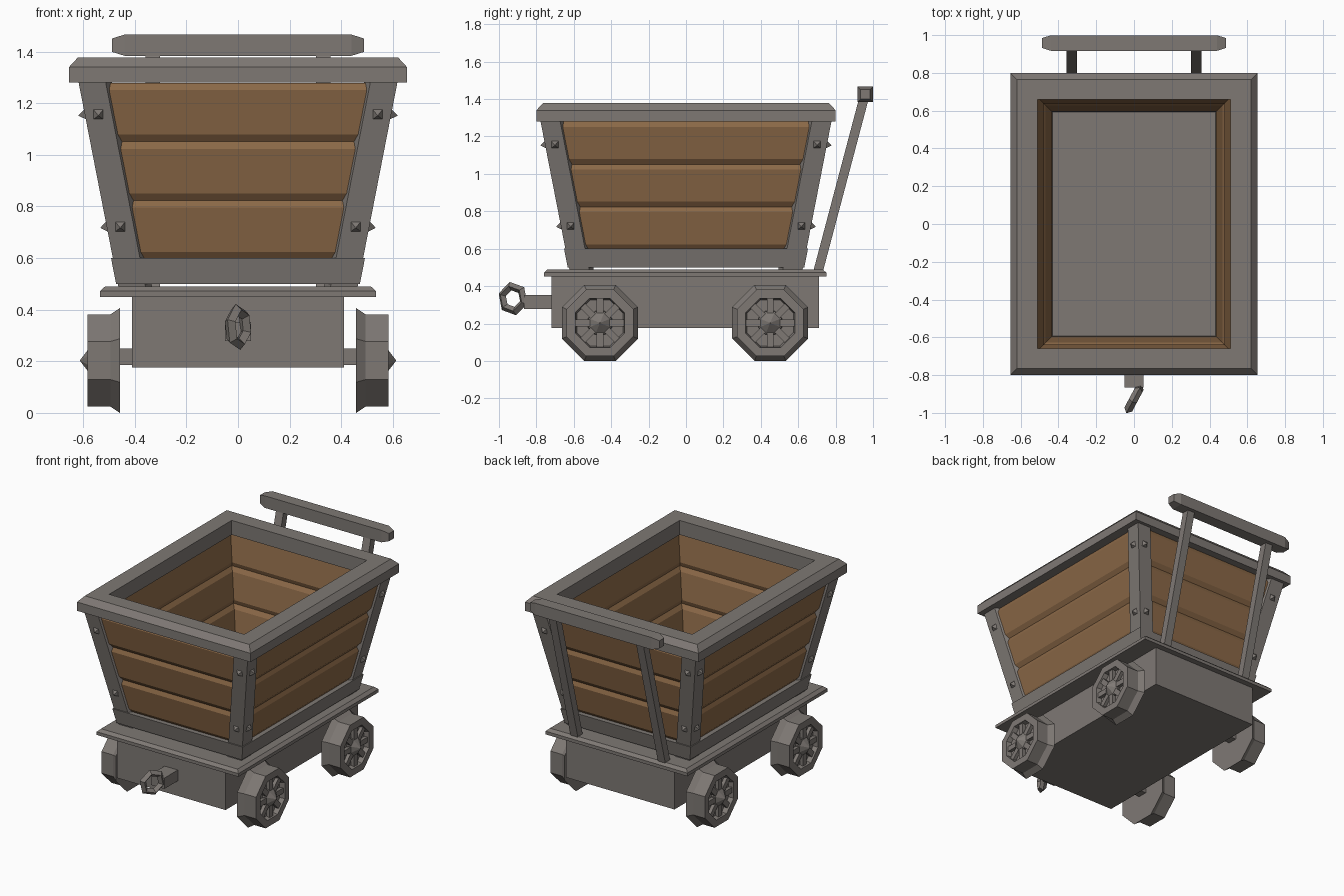
import bpy, bmesh, math
from mathutils import Matrix, Vector

if "Cube" in bpy.data.objects:
    bpy.data.objects.remove(bpy.data.objects["Cube"])


def material(name, rgb):
    m = bpy.data.materials.new(name)
    m.use_nodes = True
    m.diffuse_color = (*rgb, 1)
    m.node_tree.nodes["Principled BSDF"].inputs["Base Color"].default_value = (*rgb, 1)
    return m


iron = material("grey iron", (0.21, 0.19, 0.175))
wood = material("brown wood", (0.26, 0.14, 0.063))


def finish(name, bm, mat):
    bmesh.ops.recalc_face_normals(bm, faces=bm.faces)
    me = bpy.data.meshes.new(name)
    bm.to_mesh(me)
    bm.free()
    me.materials.append(mat)
    ob = bpy.data.objects.new(name, me)
    bpy.context.collection.objects.link(ob)
    return ob


def loft(name, loops, mat=iron, closed=False):
    """Skin a list of equal loops; cap the ends, or join last to first."""
    bm = bmesh.new()
    rings = [[bm.verts.new(p) for p in loop] for loop in loops]
    n = len(rings[0])
    pairs = list(zip(rings, rings[1:])) + ([(rings[-1], rings[0])] if closed else [])
    for a, b in pairs:
        for i in range(n):
            j = (i + 1) % n
            bm.faces.new((a[i], a[j], b[j], b[i]))
    if not closed:
        bm.faces.new(rings[0])
        bm.faces.new(rings[-1])
    return finish(name, bm, mat)


def rect(hx, hy, z, cy=0):
    return [(sx * hx, cy + sy * hy, z) for sx, sy in ((-1, -1), (1, -1), (1, 1), (-1, 1))]


def box(name, x0, x1, y0, y1, z0, z1):
    return loft(name, [[(x0, y0, z), (x1, y0, z), (x1, y1, z), (x0, y1, z)] for z in (z0, z1)])


LONGER = 0.16     # extra half length of the tub over its half width


def half(z):
    """Half width of the flaring tub at a height."""
    return 0.485 + 0.195 * (z - 0.6)


def tub_ring(name, profile, mat=iron):
    """Sweep a closed (half width, height) profile around the tub."""
    return loft(name, [rect(h, h + LONGER, z) for h, z in profile], mat, closed=True)


# Chassis and platform
box("chassis", -0.41, 0.41, -0.72, 0.71, 0.175, 0.46)
loft("platform", [rect(0.535, 0.755, 0.45, -0.005), rect(0.535, 0.755, 0.472, -0.005),
                  rect(0.515, 0.735, 0.49, -0.005)])

# Tub base, floor and top rim
tub_ring("base_frame", [(half(0.5) + 0.007, 0.5), (half(0.6) + 0.007, 0.6),
                        (half(0.6) - 0.05, 0.6), (half(0.5) - 0.05, 0.5)])
loft("tub_floor", [rect(0.44, 0.60, 0.5), rect(0.44, 0.60, 0.585)])
loft("top_rim", [rect(x, y, z) for x, y, z in (
    (0.655, 0.80, 1.28), (0.655, 0.80, 1.34), (0.62, 0.765, 1.378),
    (0.51, 0.66, 1.378), (0.51, 0.66, 1.28))], closed=True)

# Three rows of chamfered planks
names = ("lower", "middle", "upper")
for k, name in enumerate(names):
    lo = 0.595 + 0.228 * k
    hi = lo + 0.228
    c = 0.028
    steps = [(0.028, lo), (0.012, lo + c), (0.012, hi - c), (0.028, hi),
             (0.04, hi), (0.055, hi - c), (0.055, lo + c), (0.04, lo)]
    tub_ring(name + "_planks", [(half(z) - d, z) for d, z in steps], wood)

# Corner posts of angle iron, with pyramid studs on both outer faces
T = 0.038
ANGLE = [(0, 0), (0.105, 0), (0.13, T), (T, T), (T, 0.13), (0, 0.105)]


def stud(name, pos, out):
    bm = bmesh.new()
    bmesh.ops.create_cone(bm, cap_ends=True, segments=4, radius1=0.035, radius2=0, depth=0.034,
                          matrix=Matrix.Rotation(math.pi / 4, 4, "Z"))
    turn = Vector(out).to_track_quat("Z", "Y").to_matrix().to_4x4()
    bm.transform(Matrix.Translation(pos) @ turn)
    finish(name, bm, iron)


for sx, side in ((1, "left"), (-1, "right")):
    for sy, end in ((-1, "front"), (1, "back")):
        tag = end + "_" + side
        loft("post_" + tag, [[(sx * (half(z) - a), sy * (half(z) + LONGER - b), z)
                              for a, b in ANGLE] for z in (0.49, 1.29)])
        for z in (0.72, 1.155):
            h = half(z)
            stud("stud_end_" + tag, (sx * (h - 0.052), sy * (h + LONGER + 0.009), z), (0, sy, -0.19))
            stud("stud_side_" + tag, (sx * (h + 0.009), sy * (h + LONGER - 0.052), z), (sx, 0, -0.19))


# Wheels with stepped rim, spokes and pointed hub
AXLE_Z = 0.203


def octagon(x, flat, y):
    r = flat / math.cos(math.pi / 8)
    angles = [math.pi / 8 + i * math.pi / 4 for i in range(8)]
    return [(x, y + r * math.cos(a), AXLE_Z + r * math.sin(a)) for a in angles]


def wheel(tag, s, y):
    rim = [(0.458, 0.203), (0.495, 0.178), (0.583, 0.178), (0.583, 0.132), (0.55, 0.124)]
    loft("wheel_" + tag, [octagon(s * x, r, y) for x, r in rim])
    loft("hub_" + tag, [octagon(s * x, r, y) for x, r in ((0.545, 0.064), (0.567, 0.06), (0.612, 0.002))])
    bm = bmesh.new()
    for i in range(8):
        m = (Matrix.Translation((s * 0.56, y, AXLE_Z)) @ Matrix.Rotation(i * math.pi / 4, 4, "X")
             @ Matrix.Translation((0, 0, 0.085)) @ Matrix.Diagonal((0.026, 0.036, 0.1, 1)))
        bmesh.ops.create_cube(bm, size=1, matrix=m)
    finish("spokes_" + tag, bm, iron)


for y, end in ((-0.46, "front"), (0.45, "back")):
    box("axle_" + end, -0.47, 0.47, y - 0.033, y + 0.033, 0.185, 0.25)
    wheel(end + "_left", 1, y)
    wheel(end + "_right", -1, y)

# Push handle: two leaning bars and a crossbar with tapered ends
for s, side in ((1, "left"), (-1, "right")):
    loft("handle_bar_" + side, [[(s * 0.33 + dx, y + dy, z) for dx, dy in
                                 ((-0.028, -0.026), (0.028, -0.026), (0.028, 0.026), (-0.028, 0.026))]
                                for y, z in ((0.708, 0.485), (0.953, 1.41))])
loft("handle_crossbar", [[(x, 0.958 + a * w, 1.425 + b * w) for a, b in
                          ((-1, -1), (1, -1), (1, 1), (-1, 1))]
                         for x, w in ((-0.488, 0.026), (-0.44, 0.041), (0.44, 0.041), (0.488, 0.026))])

# Coupling bar and six-sided ring
box("coupling_bar", -0.05, 0.05, -0.865, -0.71, 0.278, 0.352)
bpy.ops.mesh.primitive_torus_add(major_segments=6, minor_segments=4, major_radius=0.068,
                                 minor_radius=0.023, location=(0, -0.925, 0.333))
ring = bpy.context.object
ring.name = "coupling_ring"
ring.rotation_euler = (math.radians(12), math.pi / 2, math.radians(-28))
ring.rotation_euler = (Matrix.Rotation(math.radians(-28), 3, "Z") @ Matrix.Rotation(math.radians(12), 3, "X")
                       @ Matrix.Rotation(math.pi / 2, 3, "Y")).to_euler()
ring.data.materials.append(iron)
